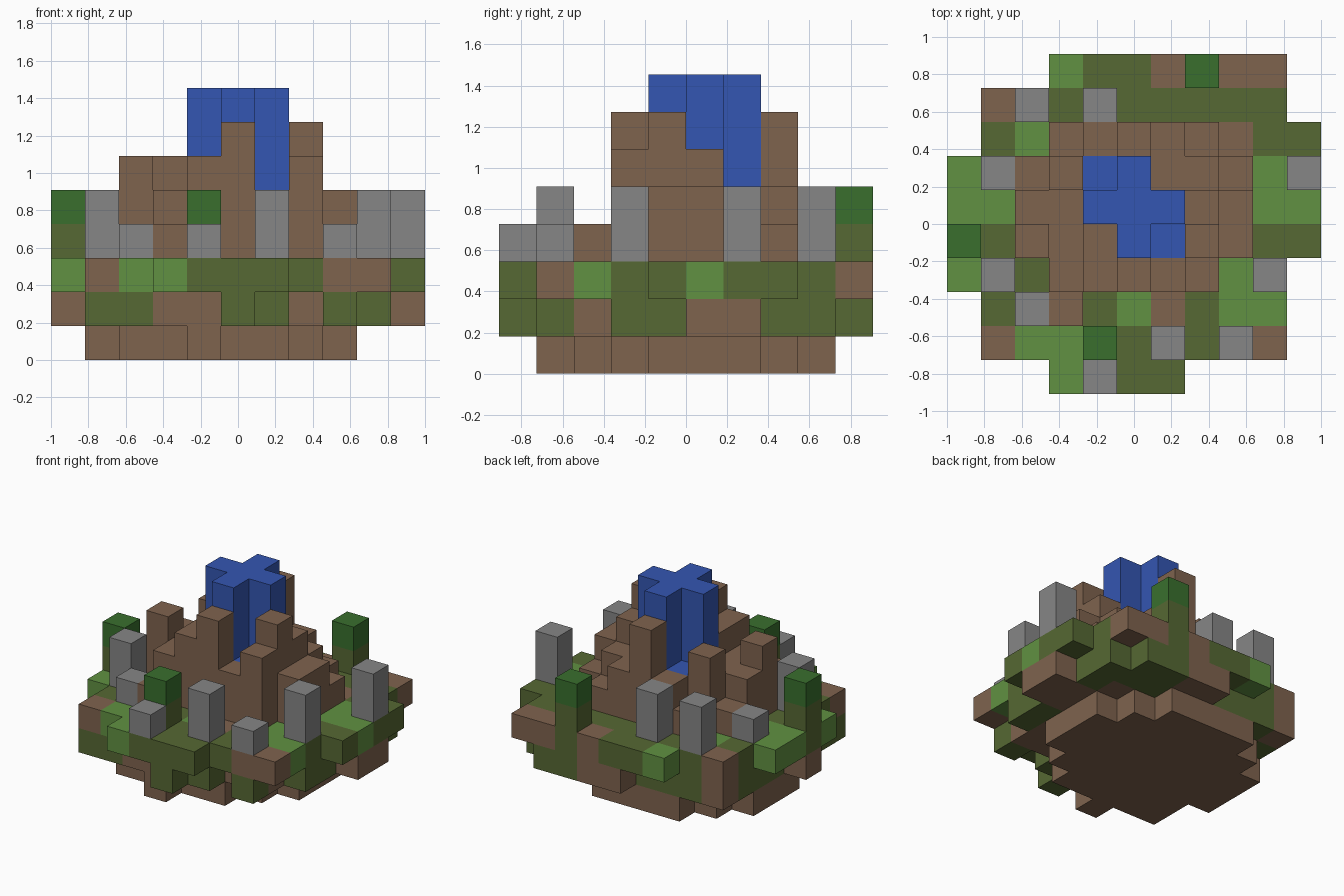
import bpy
import bmesh
from mathutils import Vector

cube = bpy.data.objects.get("Cube")
if cube:
    bpy.data.objects.remove(cube, do_unlink=True)

UNIT = 2 / 11                      # edge of one block
COLORS = {
    "B": ("earth_brown", (0.212, 0.125, 0.076)),
    "O": ("olive_grass", (0.093, 0.138, 0.033)),
    "L": ("light_grass", (0.119, 0.283, 0.054)),
    "D": ("leaf_green", (0.041, 0.159, 0.027)),
    "G": ("stone_grey", (0.238, 0.238, 0.238)),
    "W": ("water_blue", (0.034, 0.093, 0.445)),
}


def make_material(name, rgb):
    mat = bpy.data.materials.new(name)
    mat.use_nodes = True
    mat.diffuse_color = (*rgb, 1)
    for node in mat.node_tree.nodes:
        if node.type == "BSDF_PRINCIPLED":
            node.inputs["Base Color"].default_value = (*rgb, 1)
            node.inputs["Roughness"].default_value = 0.9
    return mat


MATS = {key: make_material(*value) for key, value in COLORS.items()}
blocks = {}                        # (column, row, layer) -> (part, colour key)


def put(part, color, i, j, low, high):
    for k in range(low, high):
        blocks[i, j, k] = (part, color)


def read_map(rows):
    """Yield column, row and letter; the first line is the back row."""
    for n, line in enumerate(rows):
        for i, letter in enumerate(line):
            if letter != ".":
                yield i, len(rows) - n - 1, letter


# Underside slab
BASE = ["...........",
        "...BBBB....",
        "..BBBBBB...",
        ".BBBBBBBB..",
        ".BBBBBBBB..",
        ".BBBBBBBB..",
        "..BBBBBB...",
        "..BBBBB....",
        "....B......",
        "..........."]
# Soil below the meadow
SOIL = [".....BBOO..",
        ".BOOOBOOOO.",
        ".OOBBBBBBO.",
        ".OBBBBBBBBB",
        ".OBBBBBBBBB",
        "BOBBBBBBBO.",
        ".OBBBBBBBO.",
        ".OBBBBBBB..",
        ".OOBBOO.O..",
        ".....O....."]
# Meadow surface
MEADOW = ["...LOOBOBB.",
          ".BOOOOOOOO.",
          ".OLBBBBBBOO",
          "LOBBBBBBBLO",
          "LLBBBBBBBLL",
          "OOBBBBBBBOO",
          "LOOBBBBBLO.",
          ".OOBOLBOLL.",
          ".BLLOOOOBB.",
          "...LOOO...."]
for layer, (part, rows) in enumerate((("base", BASE), ("soil", SOIL), ("meadow", MEADOW))):
    for i, j, letter in read_map(rows):
        put(part, letter, i, j, layer, layer + 1)

# Mountain: a = one block above the meadow, b = two, and so on
PEAKS = ["...........",
         "...........",
         "...abdba...",
         "..ac..bba..",
         "..bb...cb..",
         "..cbc..db..",
         "...bcdbc...",
         "...a.......",
         "...........",
         "..........."]
for i, j, letter in read_map(PEAKS):
    put("mountain", "B", i, j, 3, 4 + "abcd".index(letter))

# Water: cross-shaped spring with two pools
for dx, dy in ((0, 0), (1, 0), (-1, 0), (0, 1), (0, -1)):
    put("water", "W", 5 + dx, 5 + dy, 3, 8)
for i, j in ((4, 6), (6, 4)):
    put("water", "W", i, j, 3, 5)

# Standing stones, short and tall
for i, j in ((4, 0), (8, 1), (2, 2), (1, 6)):
    put("stones", "G", i, j, 3, 4)
for i, j in ((6, 1), (1, 3), (9, 3), (10, 6), (2, 8), (4, 8)):
    put("stones", "G", i, j, 3, 5)

# Trees: olive trunk, leafy top
for i, j in ((0, 4), (4, 1), (7, 9)):
    put("trees", "O", i, j, 3, 4)
    put("trees", "D", i, j, 4, 5)


def build(part):
    """Skin the part's blocks with outward faces, leaving out touching sides."""
    mesh = bpy.data.meshes.new(part)
    used = sorted({c for p, c in blocks.values() if p == part})
    for key in used:
        mesh.materials.append(MATS[key])
    bm = bmesh.new()
    for cell, (owner, color) in blocks.items():
        if owner != part:
            continue
        center = Vector((cell[0] - 5, cell[1] - 4.5, cell[2] + 0.5))
        for axis in range(3):
            for sign in (-1, 1):
                normal = Vector((0, 0, 0))
                normal[axis] = sign
                if tuple(int(c + n) for c, n in zip(cell, normal)) in blocks:
                    continue
                u = Vector((0, 0, 0))
                u[(axis + 1) % 3] = 1
                v = normal.cross(u)
                corners = [center + (normal + a * u + b * v) / 2
                           for a, b in ((-1, -1), (1, -1), (1, 1), (-1, 1))]
                face = bm.faces.new([bm.verts.new(c * UNIT) for c in corners])
                face.material_index = used.index(color)
    bmesh.ops.remove_doubles(bm, verts=bm.verts[:], dist=0.001)
    bm.to_mesh(mesh)
    bm.free()
    bpy.context.collection.objects.link(bpy.data.objects.new(part, mesh))


for part in ("base", "soil", "meadow", "mountain", "water", "stones", "trees"):
    build(part)
